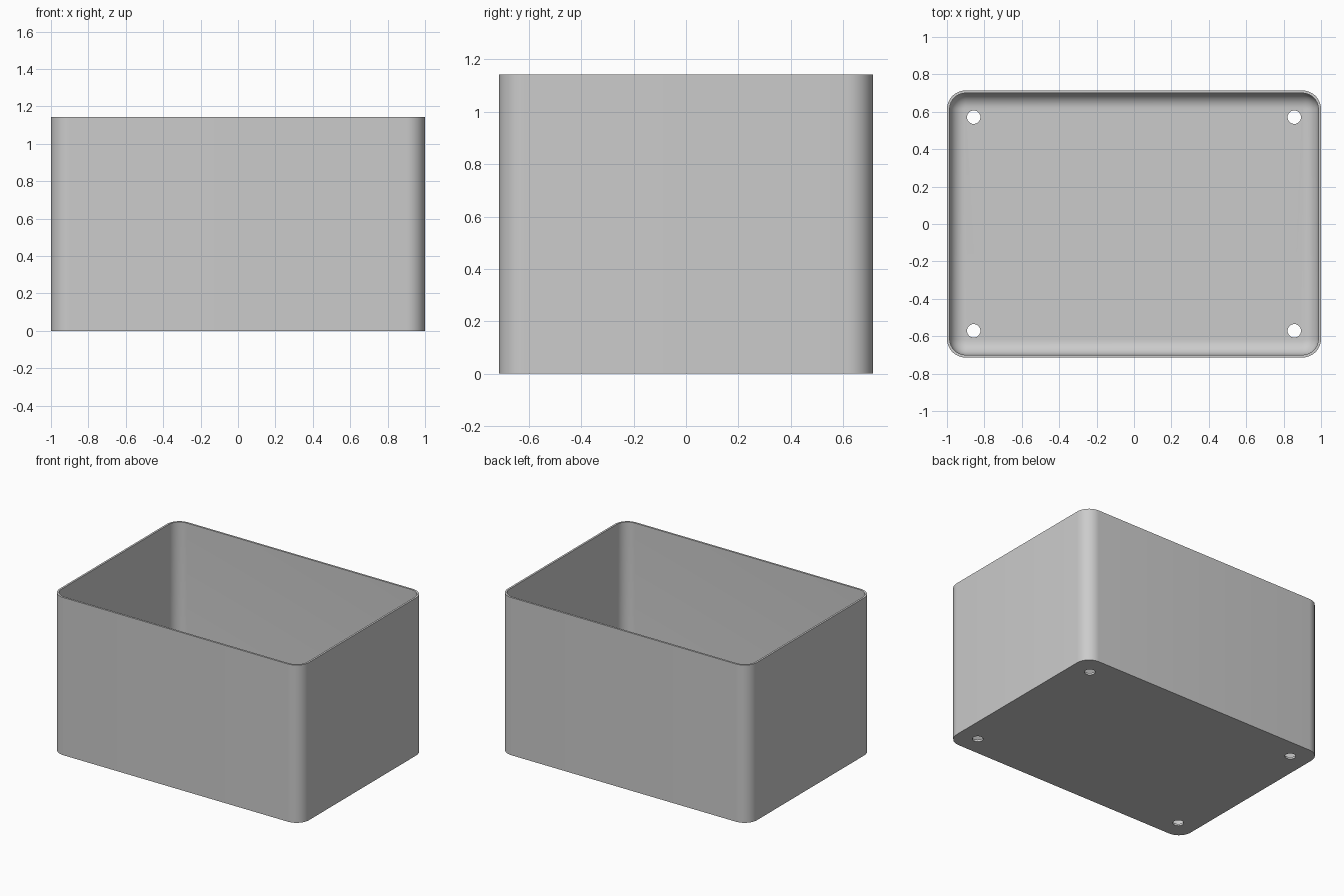
import bpy, bmesh
from math import cos, sin, pi

cube = bpy.data.objects.get("Cube")
if cube:
    bpy.data.objects.remove(cube)

HALF_X, HALF_Y, HEIGHT = 1.0, 0.714, 1.143
CORNER, WALL, FILLET = 0.1, 0.0143, 0.08
STEPS = 10

grey = bpy.data.materials.new("plain grey")
grey.use_nodes = True
colour = (0.6, 0.6, 0.6, 1)
grey.diffuse_color = colour
grey.node_tree.nodes["Principled BSDF"].inputs["Base Color"].default_value = colour


def ring(bm, inset, z):
    """Rounded rectangle of vertices, shrunk by inset."""
    radius = CORNER - inset
    verts = []
    for corner, (sx, sy) in enumerate([(1, 1), (-1, 1), (-1, -1), (1, -1)]):
        for i in range(STEPS + 1):
            a = (corner + i / STEPS) * pi / 2
            verts.append(bm.verts.new((sx * (HALF_X - CORNER) + radius * cos(a),
                                       sy * (HALF_Y - CORNER) + radius * sin(a), z)))
    return verts


# Open box: outer wall, rim, inner wall, rounded inner floor edge
bm = bmesh.new()
sections = [(0, 0), (0, HEIGHT), (WALL, HEIGHT)]
for i in range(STEPS + 1):
    a = i / STEPS * pi / 2
    sections.append((WALL + FILLET * (1 - cos(a)), WALL + FILLET * (1 - sin(a))))
rings = [ring(bm, inset, z) for inset, z in sections]
for low, high in zip(rings, rings[1:]):
    for i in range(len(low)):
        j = (i + 1) % len(low)
        bm.faces.new((low[i], low[j], high[j], high[i]))
bm.faces.new(rings[0][::-1])
bm.faces.new(rings[-1])
bmesh.ops.recalc_face_normals(bm, faces=bm.faces)
mesh = bpy.data.meshes.new("box")
bm.to_mesh(mesh)
bm.free()
mesh.materials.append(grey)
box = bpy.data.objects.new("box", mesh)
bpy.context.collection.objects.link(box)

# Four screw holes through the floor
for sx in (-1, 1):
    for sy in (-1, 1):
        bpy.ops.mesh.primitive_cylinder_add(vertices=32, radius=0.036, depth=0.2,
                                            location=(sx * 0.857, sy * 0.571, 0))
        cutter = bpy.context.object
        cutter.name = "hole_cutter"
        cutter.data.materials.append(grey)
        cut = box.modifiers.new("screw hole", "BOOLEAN")
        cut.operation = "DIFFERENCE"
        cut.solver = "EXACT"
        cut.object = cutter
        bpy.context.view_layer.objects.active = box
        bpy.ops.object.modifier_apply(modifier=cut.name)
        bpy.data.objects.remove(cutter)

# Smooth rounded walls, crisp rim and base
bpy.ops.object.select_all(action="DESELECT")
box.select_set(True)
bpy.context.view_layer.objects.active = box
bpy.ops.object.shade_smooth_by_angle(angle=pi / 6)
